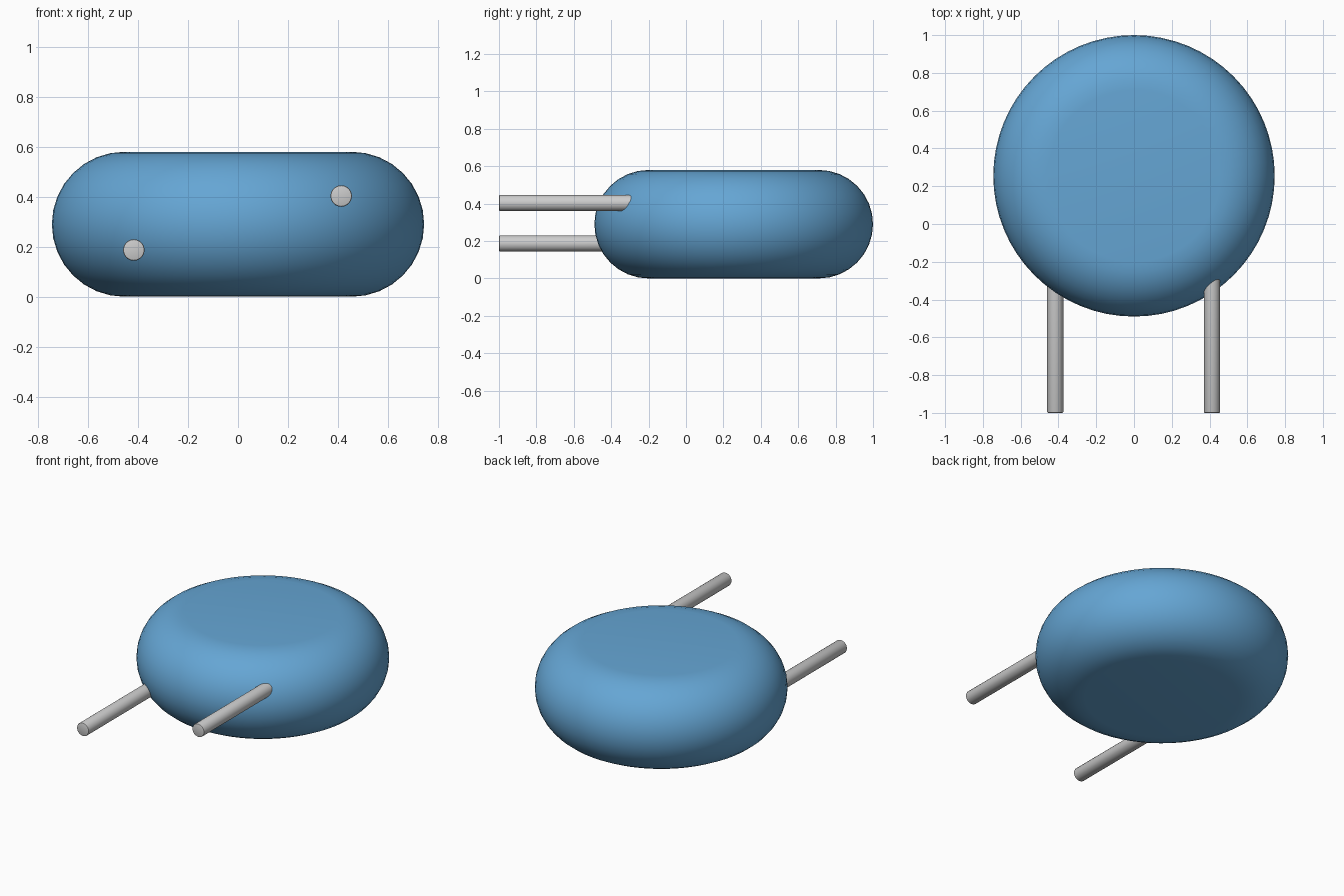
import bpy, bmesh, math
from mathutils import Matrix

if "Cube" in bpy.data.objects:
    bpy.data.objects.remove(bpy.data.objects["Cube"])

BODY_Y, BODY_R, EDGE_R = 0.255, 0.745, 0.29
body_mat = bpy.data.materials.new("blue_coating")
body_mat.diffuse_color = (0.13, 0.38, 0.66, 1)
body_mat.use_nodes = True
body_mat.node_tree.nodes["Principled BSDF"].inputs["Base Color"].default_value = body_mat.diffuse_color


def finish(name, bm, mat=None):
    bmesh.ops.recalc_face_normals(bm, faces=bm.faces)
    mesh = bpy.data.meshes.new(name)
    bm.to_mesh(mesh)
    bm.free()
    obj = bpy.data.objects.new(name, mesh)
    bpy.context.collection.objects.link(obj)
    if mat:
        mesh.materials.append(mat)
    bpy.ops.object.select_all(action='DESELECT')
    obj.select_set(True)
    bpy.context.view_layer.objects.active = obj
    bpy.ops.object.shade_smooth_by_angle(angle=math.radians(30))
    return obj


# Disc body: half-round rim profile spun around z, with flat caps
bm = bmesh.new()
segs, arc = 64, 16
rings = []
for i in range(arc + 1):
    a = -math.pi / 2 + math.pi * i / arc
    r, z = BODY_R - EDGE_R + EDGE_R * math.cos(a), EDGE_R * (1 + math.sin(a))
    rings.append([bm.verts.new((r * math.cos(2 * math.pi * j / segs),
                                BODY_Y + r * math.sin(2 * math.pi * j / segs), z))
                  for j in range(segs)])
for low, high in zip(rings, rings[1:]):
    for j in range(segs):
        k = (j + 1) % segs
        bm.faces.new((low[j], low[k], high[k], high[j]))
bm.faces.new(rings[0])
bm.faces.new(rings[-1])
finish("disc_body", bm, body_mat)


# Wire leads: round rods with a slightly eased tip, running into the body
def lead(name, x, z, y0=-1.0, y1=-0.15, radius=0.043):
    bm = bmesh.new()
    bmesh.ops.create_cone(bm, cap_ends=True, segments=24, radius1=radius,
                          radius2=radius, depth=y1 - y0,
                          matrix=Matrix.Translation((x, (y0 + y1) / 2, z))
                          @ Matrix.Rotation(math.pi / 2, 4, 'X'))
    tip = [e for e in bm.edges if all(v.co.y < y0 + 0.01 for v in e.verts)]
    bmesh.ops.bevel(bm, geom=tip, offset=0.006, segments=2, profile=0.5,
                    affect='EDGES')
    finish(name, bm)


lead("left_lead", -0.417, 0.187)
lead("right_lead", 0.413, 0.403)
